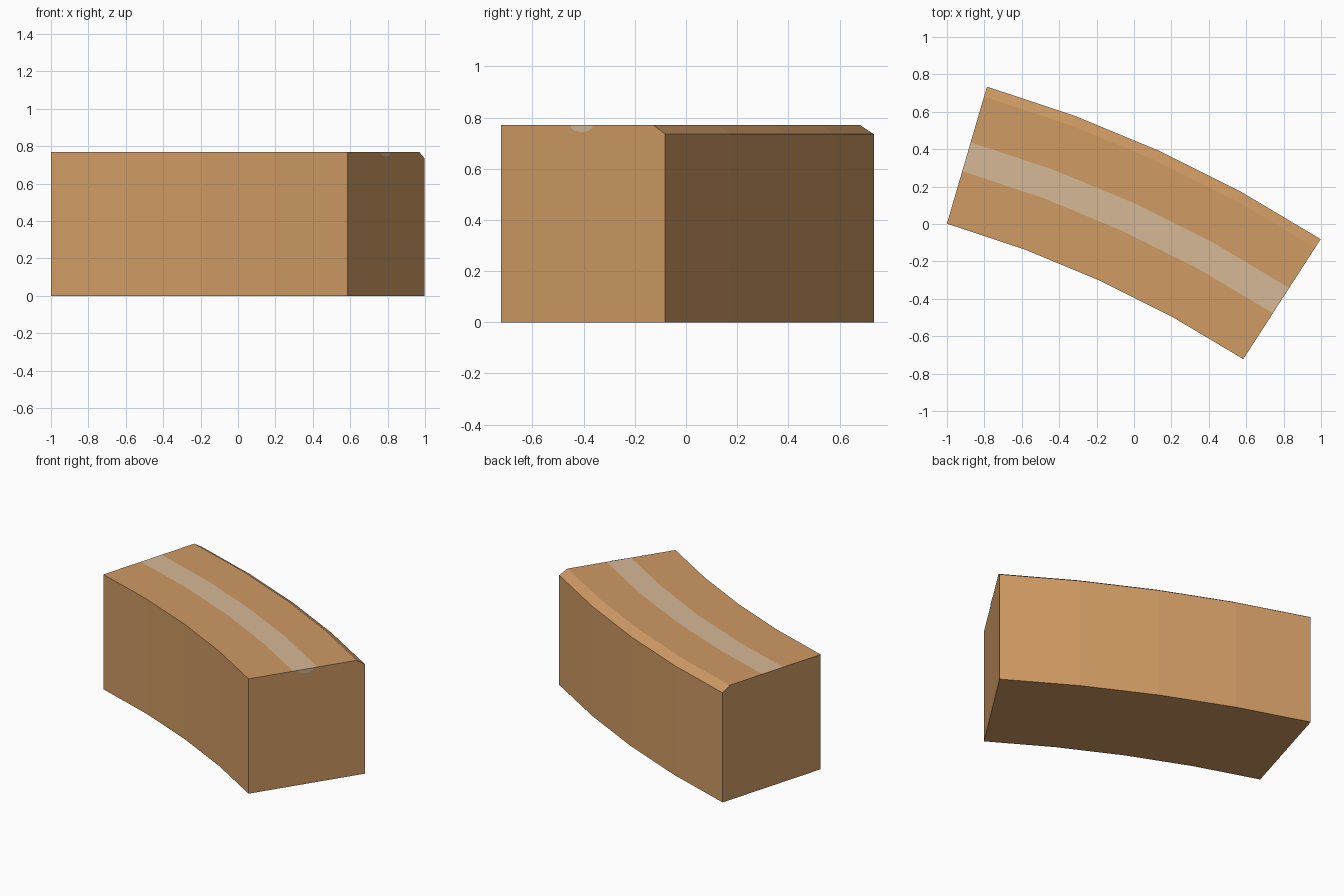
import bpy, bmesh, math

if "Cube" in bpy.data.objects:
    bpy.data.objects.remove(bpy.data.objects["Cube"])

# Arc layout in plan
CX, CY, R_IN = -2.699, -5.811, 6.056
A_LEFT, A_RIGHT, SEGS = math.radians(73.71), math.radians(57.17), 4
WIDTH, HEIGHT = 0.763, 0.77


def material(name, rgb):
    m = bpy.data.materials.new(name)
    m.diffuse_color = (*rgb, 1)
    m.use_nodes = True
    m.node_tree.nodes["Principled BSDF"].inputs["Base Color"].default_value = m.diffuse_color
    return m


tan = material("tan", (0.631, 0.328, 0.127))
pale = material("pale beige", (0.672, 0.479, 0.309))


def on_arc(depth, z, a):
    r = R_IN + depth
    return (CX + r * math.cos(a), CY + r * math.sin(a), z)


def finish(bm, name, mats):
    me = bpy.data.meshes.new(name)
    bm.to_mesh(me)
    bm.free()
    for m in mats:
        me.materials.append(m)
    ob = bpy.data.objects.new(name, me)
    bpy.context.collection.objects.link(ob)
    return ob


# Curved block: cross-section (depth, height) swept along the arc,
# with a chamfered outer top edge and a pale stripe along the top
profile = [(0, 0), (0, HEIGHT), (0.292, HEIGHT), (0.453, HEIGHT),
           (WIDTH - 0.055, HEIGHT), (WIDTH, HEIGHT - 0.035), (WIDTH, 0)]
STRIPE = 2
bm = bmesh.new()
rings = []
for i in range(SEGS + 1):
    a = A_LEFT + (A_RIGHT - A_LEFT) * i / SEGS
    rings.append([bm.verts.new(on_arc(d, z, a)) for d, z in profile])
n = len(profile)
for r0, r1 in zip(rings, rings[1:]):
    for j in range(n):
        k = (j + 1) % n
        f = bm.faces.new((r0[j], r0[k], r1[k], r1[j]))
        f.material_index = int(j == STRIPE)
bm.faces.new(rings[0])
bm.faces.new(rings[-1])
bmesh.ops.recalc_face_normals(bm, faces=bm.faces)
finish(bm, "curved_block", [tan, pale])

# Small half-oval of the stripe colour running over the right end
bm = bmesh.new()
a = A_RIGHT - 0.002 / R_IN
oval = [(0.375 + 0.052 * math.cos(t), HEIGHT - 0.027 * math.sin(t))
        for t in (math.pi * i / 10 for i in range(11))]
face = bm.faces.new([bm.verts.new(on_arc(d, z, a)) for d, z in oval])
face.normal_update()
if face.normal.x < 0:
    face.normal_flip()
finish(bm, "stripe_end", [pale])
